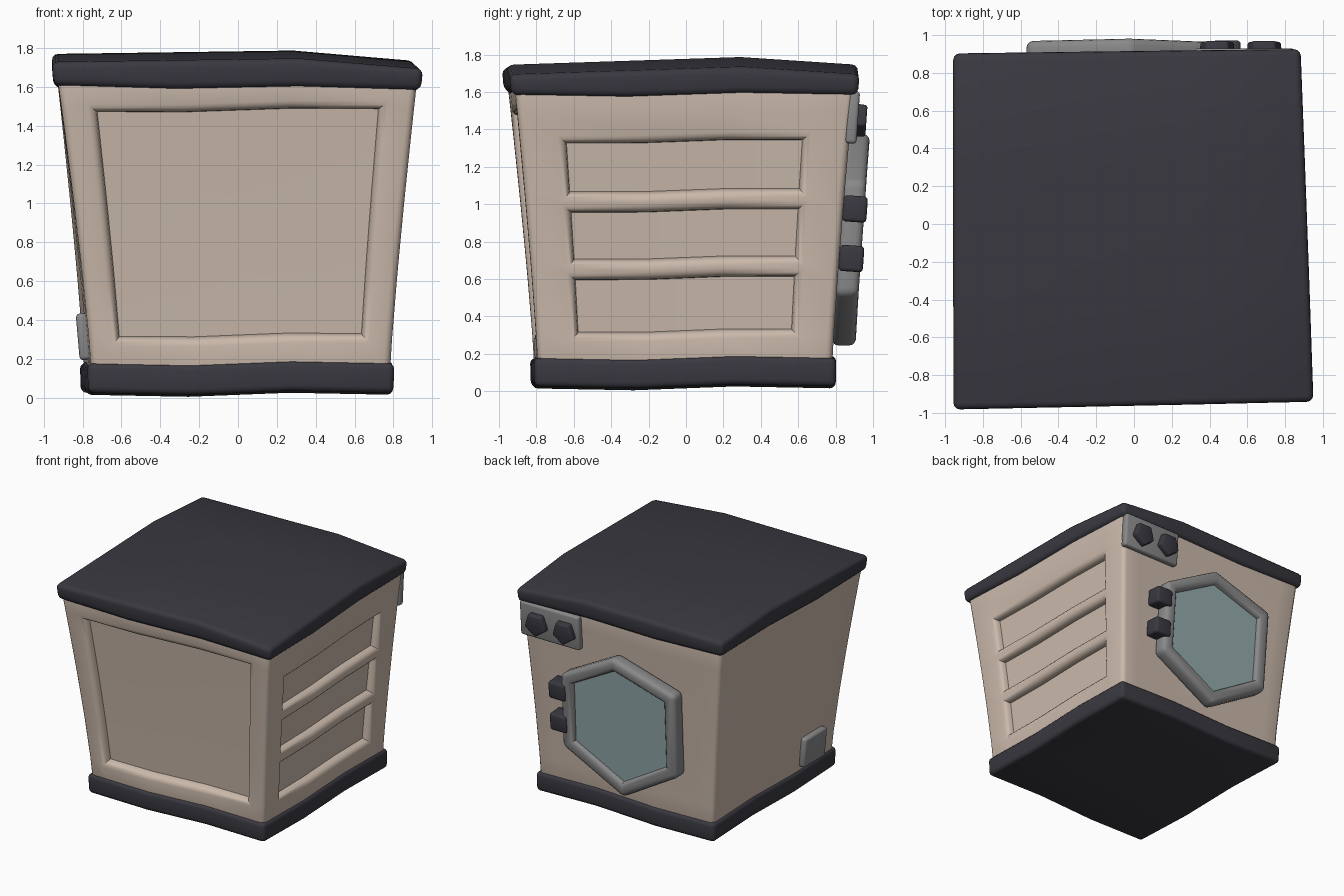
import bpy, bmesh, math
from mathutils import Vector, Matrix

cube = bpy.data.objects.get("Cube")
if cube:
    bpy.data.objects.remove(cube, do_unlink=True)


def material(name, rgb):
    m = bpy.data.materials.new(name)
    m.use_nodes = True
    m.diffuse_color = (*rgb, 1)
    m.node_tree.nodes["Principled BSDF"].inputs["Base Color"].default_value = (*rgb, 1)
    return m


beige = material("warm beige", (0.60, 0.49, 0.41))
dark = material("charcoal", (0.042, 0.040, 0.052))
grey = material("metal grey", (0.25, 0.25, 0.25))
blue = material("pale glass blue", (0.30, 0.41, 0.42))

# Corner footprints (left-front, right-front, left-back, right-back) of the wonky casing
BOTTOM = [Vector(c) for c in ((-.77, -.83), (.80, -.81), (-.81, .80), (.79, .80))]
TOP = [Vector(c) for c in ((-.96, -.985), (.955, -.945), (-.96, .905), (.885, .93))]


def rise(z):
    return min(max((z - .1) / 1.6, 0), 1) ** 1.2


def warp(p):
    """Map a straight box (u, v in -1..1) onto the flared, skewed, wavy casing."""
    u, v, z = p
    a, b = (u + 1) / 2, (v + 1) / 2
    lf, rf, lb, rb = (lo.lerp(hi, rise(z)) for lo, hi in zip(BOTTOM, TOP))
    xy = lf.lerp(rf, a).lerp(lb.lerp(rb, a), b)
    wave = .012 * (math.sin(math.pi * u) + math.sin(math.pi * v))
    return Vector((xy.x, xy.y, z + wave))


def box_mesh(size, center=(0, 0, 0)):
    bm = bmesh.new()
    bmesh.ops.create_cube(bm, size=1)
    for v in bm.verts:
        v.co = Vector(a * s + c for a, s, c in zip(v.co, size, center))
    return bm


def cut(bm, axis, positions):
    normal = [0, 0, 0]
    normal[axis] = 1
    for d in positions:
        bmesh.ops.bisect_plane(bm, geom=bm.verts[:] + bm.edges[:] + bm.faces[:],
                               plane_co=Vector(normal) * d, plane_no=normal)


def finish(bm, name, mat, bevel=0, place=None):
    bmesh.ops.recalc_face_normals(bm, faces=bm.faces)
    if bevel:
        edges = [e for e in bm.edges if e.is_convex and e.calc_face_angle(0) > .6]
        bmesh.ops.bevel(bm, geom=edges, offset=bevel, segments=3, profile=.5,
                        affect='EDGES', clamp_overlap=True)
    mesh = bpy.data.meshes.new(name)
    bm.to_mesh(mesh)
    bm.free()
    mesh.materials.append(mat)
    ob = bpy.data.objects.new(name, mesh)
    bpy.context.collection.objects.link(ob)
    if place:
        ob.matrix_world = place
    bpy.ops.object.select_all(action='DESELECT')
    ob.select_set(True)
    bpy.context.view_layer.objects.active = ob
    bpy.ops.object.shade_smooth_by_angle(angle=math.radians(40))
    return ob


# Casing with a recessed front panel and three recessed side vents
VENTS = [(.31, .61), (.70, .97), (1.06, 1.34)]
bm = box_mesh((1.95, 1.95, 1.56), (0, 0, .88))
cut(bm, 0, (-.79, -.3, .3, .79))
cut(bm, 1, (-.71, -.25, .25, .71))
cut(bm, 2, [z for pair in VENTS for z in pair] + [1.485])
regions = [[] for _ in range(4)]
for f in bm.faces:
    c = f.calc_center_median()
    if c.y < -.97 and abs(c.x) < .79 and .31 < c.z < 1.485:
        regions[0].append(f)
    for i, (lo, hi) in enumerate(VENTS):
        if c.x > .97 and abs(c.y) < .71 and lo < c.z < hi:
            regions[i + 1].append(f)
for v in bm.verts:
    v.co = warp(v.co)
bm.normal_update()
for faces in regions:
    bmesh.ops.inset_region(bm, faces=faces, thickness=.01, depth=-.06,
                           use_even_offset=True, use_boundary=True)
finish(bm, "casing", beige, .035)

# Domed lid
bm = box_mesh((2, 2, .1), (0, 0, 1.65))
cut(bm, 0, (-.33, .33))
cut(bm, 1, (-.33, .33))
for v in bm.verts:
    u, w, z = v.co
    if z > 1.65:
        top = 1.71 + .035 * (1 - u * u) + .035 * (1 - w * w) - .018 * u
        v.co = warp((u, w, top))
    else:
        v.co = warp((u, w, 1.595 - .012 * u))
finish(bm, "lid", dark, .035)

# Wavy plinth
bm = box_mesh((2, 2, .153), (0, 0, .1025))
cut(bm, 0, (-.33, .33))
cut(bm, 1, (-.33, .33))
for v in bm.verts:
    v.co = warp(v.co)
finish(bm, "base", dark, .03)


# Parts fixed to the sloping back wall
def back(x, z, out):
    y = .785 + .11 * rise(z) + out
    return Vector((x, y, z))


def on_back(x, z, out):
    return Matrix.Translation(back(x, z, out)) @ Matrix.Rotation(math.radians(-4), 4, 'X')


HEX = [(-.02, 1.38), (-.57, 1.21), (-.56, .53), (-.06, .235), (.47, .52), (.46, 1.12)]
CX, CZ = -.05, .83


def hexagon(scale, out):
    return [back(CX + (x - CX) * scale, CZ + (z - CZ) * scale, out) for x, z in HEX]


# Door ring: a square section carried round the hexagon
bm = bmesh.new()
loops = [[bm.verts.new(p) for p in hexagon(s, o)]
         for s, o in ((1, -.01), (1, .115), (.8, .115), (.8, -.01))]
for k in range(4):
    a, b = loops[k], loops[(k + 1) % 4]
    for i in range(6):
        j = (i + 1) % 6
        bm.faces.new((a[i], a[j], b[j], b[i]))
finish(bm, "door_ring", grey, .035)

# Door glass
bm = bmesh.new()
rear, front = ([bm.verts.new(p) for p in hexagon(.84, o)] for o in (0, .075))
bm.faces.new(rear)
bm.faces.new(front)
for i in range(6):
    j = (i + 1) % 6
    bm.faces.new((rear[i], rear[j], front[j], front[i]))
finish(bm, "door_glass", blue)

# Hinges
for name, z in (("upper_hinge", .975), ("lower_hinge", .71)):
    finish(box_mesh((.15, .13, .14)), name, dark, .02, on_back(.49, z, .065))

# Control plate and five-sided knobs
finish(box_mesh((.53, .06, .28)), "control_plate", grey, .018, on_back(.585, 1.465, .015))
for name, x in (("inner_knob", .44), ("outer_knob", .69)):
    bm = bmesh.new()
    bmesh.ops.create_cone(bm, cap_ends=True, segments=5, radius1=.1, radius2=.095, depth=.06)
    bmesh.ops.rotate(bm, verts=bm.verts, matrix=Matrix.Rotation(math.radians(-90), 3, 'X'))
    finish(bm, name, dark, .012, on_back(x, 1.455, .06))

# Small service hatch low on the plain side
finish(box_mesh((.06, .28, .24)), "service_hatch", grey, .02,
       Matrix.Translation((-.795, -.49, .315)) @ Matrix.Rotation(math.radians(-5), 4, 'Y'))
